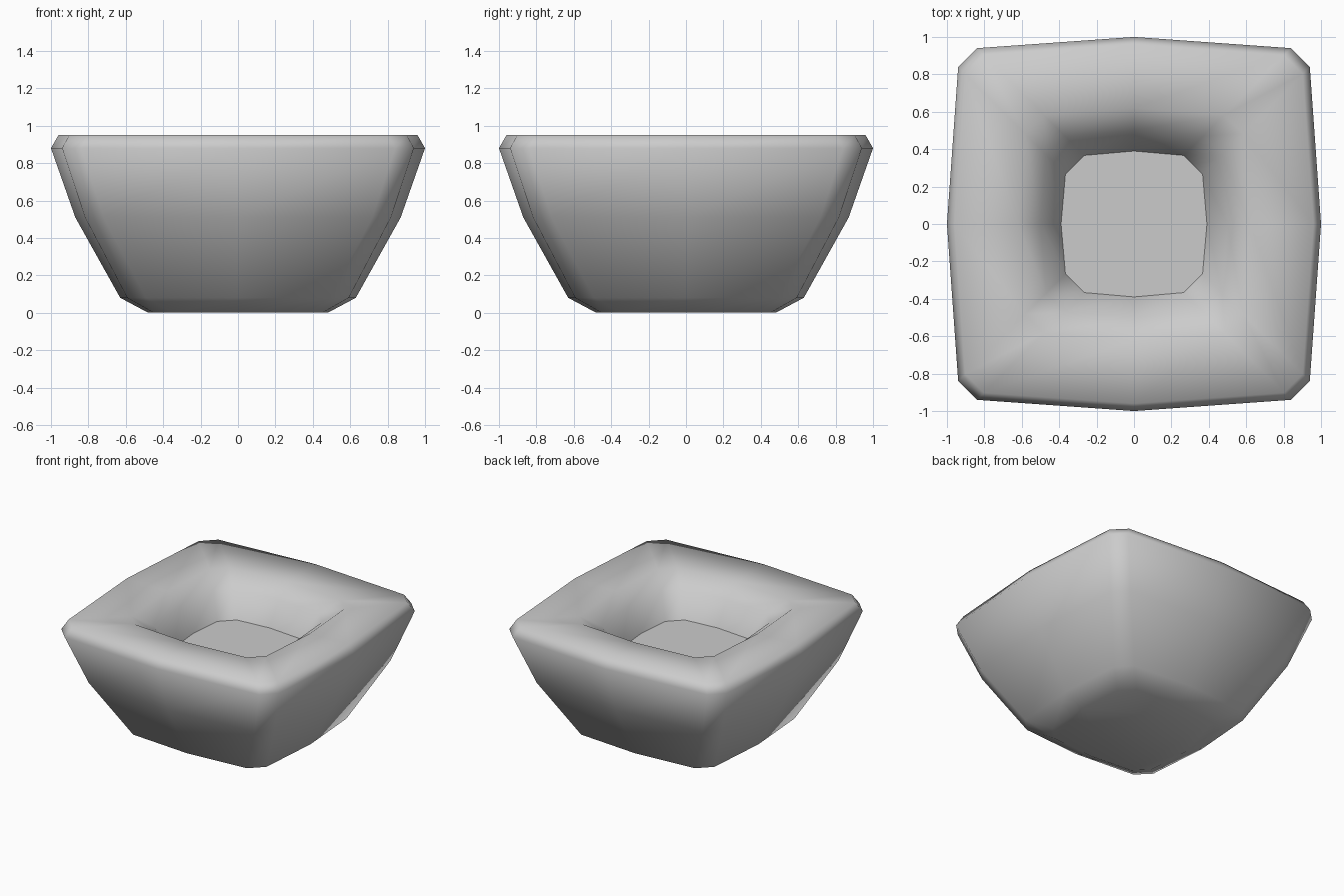
import bpy, bmesh

if "Cube" in bpy.data.objects:
    bpy.data.objects.remove(bpy.data.objects["Cube"])

CHAMFER = 0.10   # constant corner cut on every ring


def ring_points(r, z):
    # Bulged square with cut corners: 12 points, counter-clockwise
    a, b = 0.94 * r, 0.94 * r - CHAMFER
    pts = []
    x, y = [(r, 0), (a, b), (b, a)], None
    for _ in range(4):
        pts += [(px, py, z) for px, py in x]
        x = [(-py, px) for px, py in x]
    return pts


def make_object(name, bm, smooth):
    for f in bm.faces:
        f.smooth = smooth
    me = bpy.data.meshes.new(name)
    bm.to_mesh(me)
    bm.free()
    ob = bpy.data.objects.new(name, me)
    bpy.context.collection.objects.link(ob)
    return ob


# Bowl: rings lofted from the foot, up the outside, over the rim and down inside
profile = [(0.48, 0.0), (0.63, 0.08), (0.87, 0.51), (1.0, 0.88), (0.96, 0.95),
           (0.62, 0.94), (0.50, 0.85), (0.39, 0.67), (0.33, 0.45)]
bm = bmesh.new()
rings = [[bm.verts.new(p) for p in ring_points(r, z)] for r, z in profile]
for lo, hi in zip(rings, rings[1:]):
    for i in range(12):
        j = (i + 1) % 12
        bm.faces.new((lo[i], lo[j], hi[j], hi[i]))
bm.faces.new(rings[0][::-1])
bm.faces.new(rings[-1])
make_object("bowl", bm, True)

# Flat filling surface inside the bowl
bm = bmesh.new()
bm.faces.new([bm.verts.new(p) for p in ring_points(0.39, 0.67)])
make_object("filling", bm, False)
